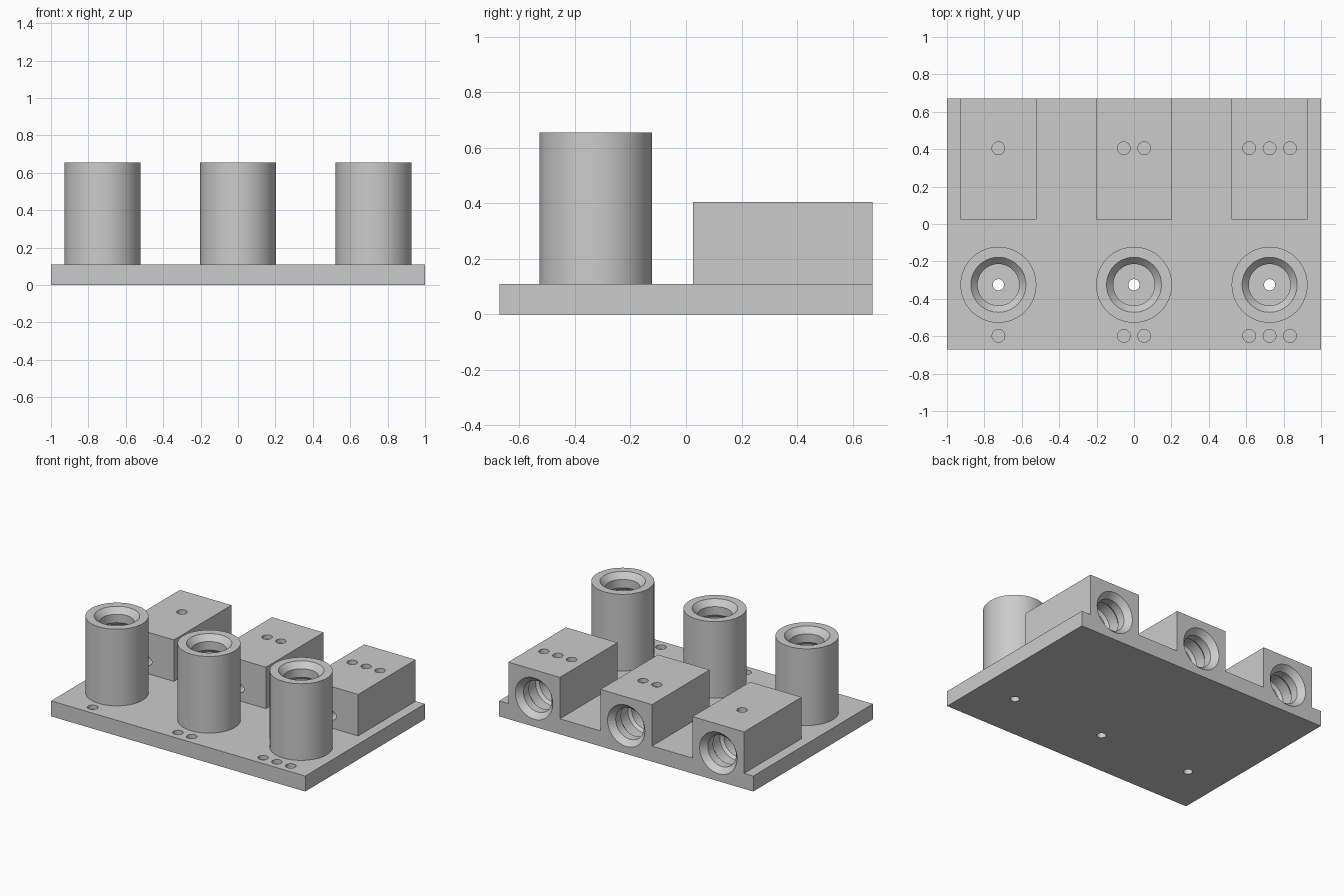
import bpy
import bmesh
from math import pi, cos, sin, radians
from mathutils import Matrix, Vector

old = bpy.data.objects.get("Cube")
if old:
    bpy.data.objects.remove(old, do_unlink=True)

grey = bpy.data.materials.new("plain grey")
grey.use_nodes = True
grey.diffuse_color = (0.6, 0.6, 0.6, 1)
grey.node_tree.nodes["Principled BSDF"].inputs["Base Color"].default_value = (0.6, 0.6, 0.6, 1)

COLUMNS = {"right": -0.725, "middle": 0.0, "left": 0.725}
SEGMENTS = 64
TOWER_Y, BLOCK_FRONT, BACK = -0.325, 0.025, 0.672
PLATE_TOP, BLOCK_TOP, TOWER_TOP = 0.11, 0.405, 0.655


def make_object(name, bm):
    bmesh.ops.recalc_face_normals(bm, faces=bm.faces)
    mesh = bpy.data.meshes.new(name)
    bm.to_mesh(mesh)
    bm.free()
    mesh.materials.append(grey)
    ob = bpy.data.objects.new(name, mesh)
    bpy.context.collection.objects.link(ob)
    return ob


def box(name, low, high):
    bm = bmesh.new()
    low, high = Vector(low), Vector(high)
    size = Matrix.Diagonal((*(high - low), 1))
    bmesh.ops.create_cube(bm, size=1, matrix=Matrix.Translation((low + high) / 2) @ size)
    return make_object(name, bm)


def add_turned(bm, profile, matrix):
    """Closed solid of revolution from (radius, height) pairs."""
    rings = []
    for r, z in profile:
        rings.append([bm.verts.new(matrix @ Vector((r * cos(2 * pi * i / SEGMENTS),
                                                    r * sin(2 * pi * i / SEGMENTS), z)))
                      for i in range(SEGMENTS)])
    for a, b in zip(rings, rings[1:]):
        for i in range(SEGMENTS):
            j = (i + 1) % SEGMENTS
            bm.faces.new((a[i], a[j], b[j], b[i]))
    bm.faces.new(rings[0][::-1])
    bm.faces.new(rings[-1])


# Stepped bore measured down from its mouth, ending in a small through hole
BORE = [(0.147, 0.03), (0.147, 0), (0.111, -0.04), (0.111, -0.1), (0.128, -0.12),
        (0.128, -0.2), (0.111, -0.22), (0.111, -0.55), (0.03, -0.55), (0.03, -0.68)]
DOT = [(0.034, 0.03), (0.034, -0.03)]

cut = bmesh.new()
for count, x in enumerate(COLUMNS.values(), 1):
    add_turned(cut, BORE, Matrix.Translation((x, TOWER_Y, TOWER_TOP)))
    add_turned(cut, BORE, Matrix.Translation((x, BACK, 0.2)) @ Matrix.Rotation(radians(-90), 4, 'X'))
    # Counting dots on the plate and on the block
    for k in range(count):
        dx = x + (k - (count - 1) / 2) * 0.109
        add_turned(cut, DOT, Matrix.Translation((dx, -0.598, PLATE_TOP)))
        add_turned(cut, DOT, Matrix.Translation((dx, 0.405, BLOCK_TOP)))
cutter = make_object("hole_cutter", cut)
cutter.hide_render = True

# Solid parts
parts = [box("base_plate", (-1, -BACK, 0), (1, BACK, PLATE_TOP))]
for side, x in COLUMNS.items():
    parts.append(box(side + "_block", (x - 0.203, BLOCK_FRONT, PLATE_TOP), (x + 0.203, BACK, BLOCK_TOP)))
    bm = bmesh.new()
    add_turned(bm, [(0.203, PLATE_TOP), (0.203, TOWER_TOP)], Matrix.Translation((x, TOWER_Y, 0)))
    parts.append(make_object(side + "_tower", bm))

# Cut the holes and shade the round walls
for ob in parts:
    mod = ob.modifiers.new("holes", 'BOOLEAN')
    mod.operation = 'DIFFERENCE'
    mod.solver = 'EXACT'
    mod.object = cutter
    bpy.ops.object.select_all(action='DESELECT')
    ob.select_set(True)
    bpy.context.view_layer.objects.active = ob
    bpy.ops.object.modifier_apply(modifier=mod.name)
    bpy.ops.object.shade_smooth_by_angle(angle=radians(25))

bpy.data.objects.remove(cutter, do_unlink=True)
